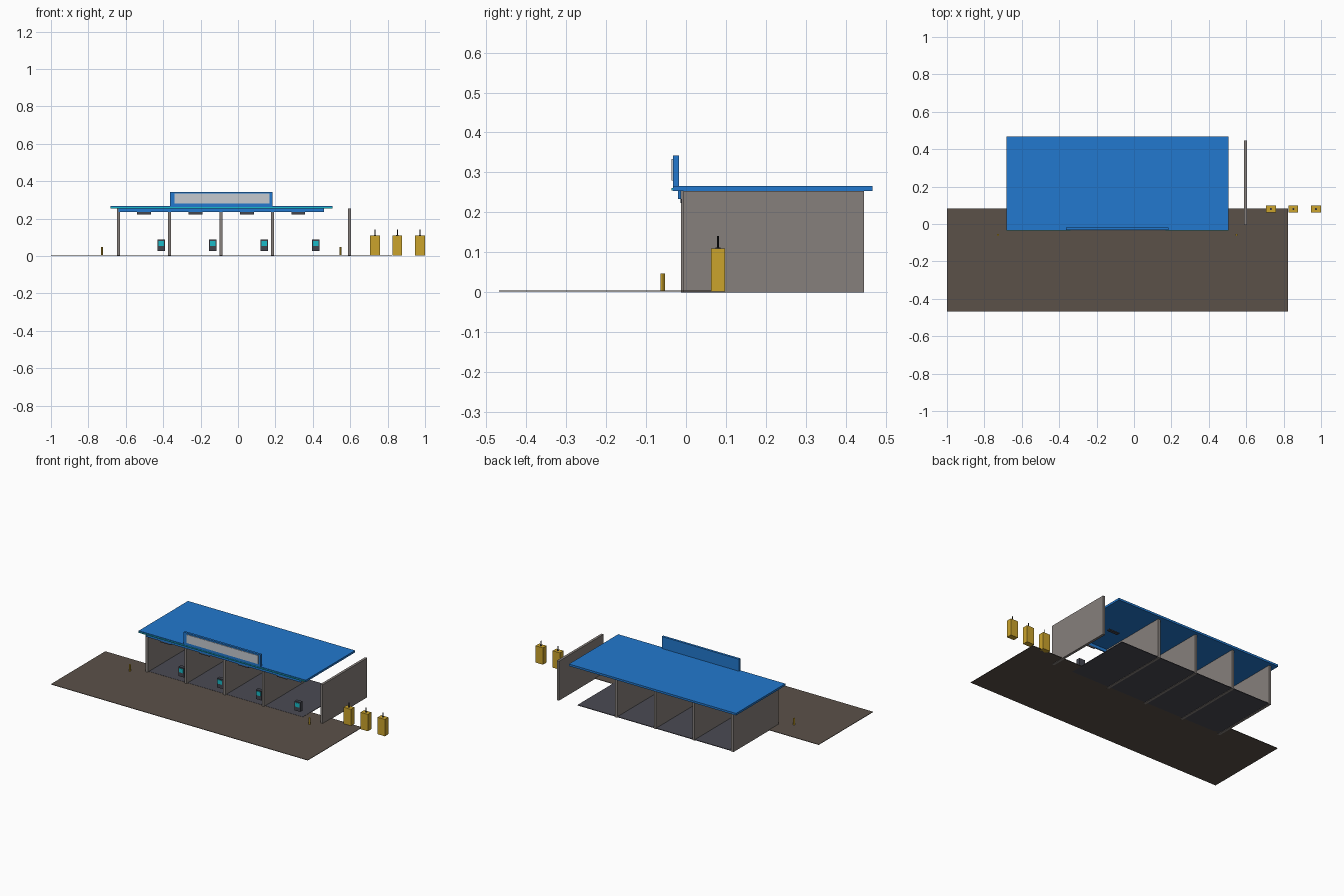
import bpy

cube = bpy.data.objects.get("Cube")
if cube:
    bpy.data.objects.remove(cube, do_unlink=True)


def material(name, r, g, b):
    m = bpy.data.materials.new(name)
    m.use_nodes = True
    m.diffuse_color = (r, g, b, 1)
    m.node_tree.nodes["Principled BSDF"].inputs["Base Color"].default_value = (r, g, b, 1)
    return m


blue = material("roof blue", 0.016, 0.19, 0.62)
grey = material("wall grey", 0.24, 0.215, 0.2)
asphalt = material("asphalt brown", 0.105, 0.083, 0.066)
concrete = material("floor slate", 0.07, 0.07, 0.088)
yellow = material("safety yellow", 0.6, 0.37, 0.025)
teal = material("light teal", 0.01, 0.5, 0.58)
charcoal = material("charcoal", 0.055, 0.058, 0.075)
pale = material("sign panel grey", 0.56, 0.59, 0.63)
black = material("black", 0.01, 0.01, 0.01)


def box(name, x, y, z, mat):
    """Box from (low, high) ranges on each axis."""
    bpy.ops.mesh.primitive_cube_add(size=1, location=[(a + b) / 2 for a, b in (x, y, z)])
    ob = bpy.context.object
    ob.name = name
    ob.scale = [b - a for a, b in (x, y, z)]
    ob.data.materials.append(mat)
    return ob


def post(name, x, y, z, radius, mat):
    """Upright round post."""
    bpy.ops.mesh.primitive_cylinder_add(vertices=12, radius=radius, depth=z[1] - z[0],
                                        location=(x, y, (z[0] + z[1]) / 2))
    ob = bpy.context.object
    ob.name = name
    ob.data.materials.append(mat)
    bpy.ops.object.shade_smooth_by_angle()


def around(c, half):
    return (c - half, c + half)


# Ground and bay floor
box("ground", (-1, 0.823), (-0.468, 0.083), (0.002, 0.005), asphalt)
box("bay_floor", (-0.64, 0.46), (0, 0.442), (0.002, 0.006), concrete)

# Dividing walls
BAY = 0.275
LEFT = -0.64
for i in range(4):
    box(f"wall_{i + 1}", around(LEFT + i * BAY, 0.008), (-0.012, 0.444), (0, 0.253), grey)
box("end_wall", around(0.597, 0.008), (-0.006, 0.446), (0, 0.253), grey)

# Roof with lit edge and header
box("roof", (-0.682, 0.504), (-0.033, 0.467), (0.253, 0.266), blue)
box("roof_light_strip", (-0.682, 0.504), (-0.036, -0.033), (0.255, 0.261), teal)
box("header", (LEFT, 0.46), (-0.02, -0.012), (0.234, 0.253), blue)

# Sign board
box("sign_board", (-0.364, 0.184), (-0.033, -0.018), (0.266, 0.343), blue)
box("sign_panel", (-0.34, 0.168), (-0.036, -0.033), (0.28, 0.334), pale)

# Fittings in each bay
for i in range(4):
    mid = LEFT + (i + 0.5) * BAY
    box(f"bay_marker_{i + 1}", around(mid, 0.037), (-0.014, -0.01), (0.223, 0.234), charcoal)
    box(f"ceiling_lamp_{i + 1}", around(mid, 0.037), (0.19, 0.21), (0.224, 0.231), charcoal)
    kx = LEFT + 0.23 + i * BAY
    box(f"kiosk_{i + 1}", around(kx, 0.02), (0.01, 0.034), (0.027, 0.087), charcoal)
    box(f"kiosk_screen_{i + 1}", around(kx, 0.015), (0.007, 0.01), (0.054, 0.08), teal)

# Bollards at the drive ends
for side, x in (("right", -0.727), ("left", 0.548)):
    post(f"bollard_{side}", x, -0.058, (0.004, 0.047), 0.006, yellow)

# Vacuum stations
for i, x in enumerate((0.732, 0.852, 0.973)):
    box(f"vacuum_{i + 1}", around(x, 0.026), around(0.08, 0.018), (0.002, 0.11), yellow)
    post(f"vacuum_collar_{i + 1}", x, 0.08, (0.109, 0.112), 0.006, charcoal)
    post(f"vacuum_mast_{i + 1}", x, 0.08, (0.11, 0.141), 0.0025, black)
